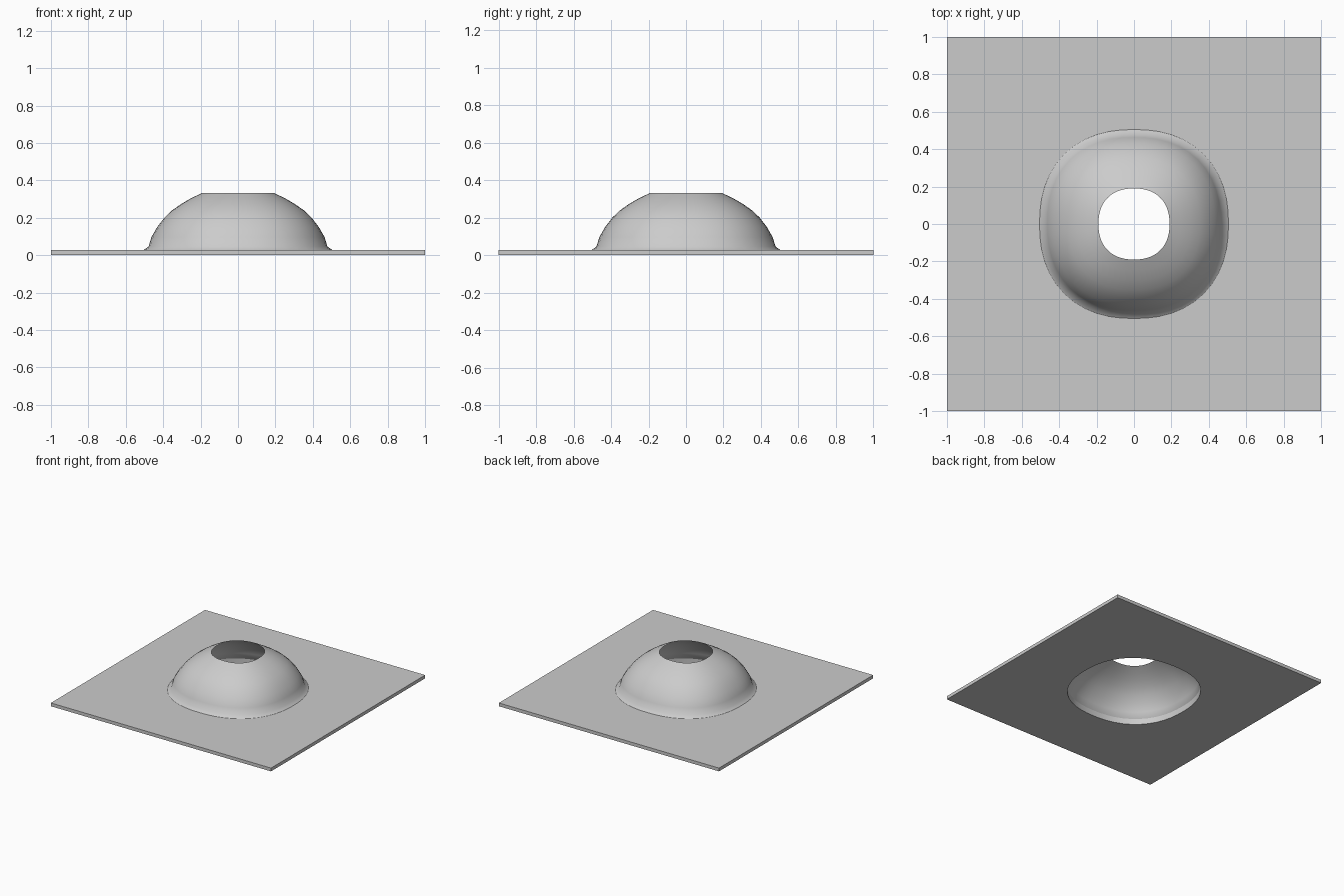
import bpy, bmesh, math

if "Cube" in bpy.data.objects:
    bpy.data.objects.remove(bpy.data.objects["Cube"])

SEG = 48      # sides around the dome
POWER = 2.3   # slightly squared roundness

grey = bpy.data.materials.new("light grey")
grey.diffuse_color = (0.6, 0.6, 0.6, 1)
grey.use_nodes = True
grey.node_tree.nodes["Principled BSDF"].inputs["Base Color"].default_value = grey.diffuse_color


def ring(bm, r, z, square=False):
    """Closed ring of vertices: a rounded square, or a true square."""
    verts = []
    for i in range(SEG):
        a = 2 * math.pi * i / SEG
        c, s = math.cos(a), math.sin(a)
        if square:
            k = r / max(abs(c), abs(s))
        else:
            k = r / (abs(c) ** POWER + abs(s) ** POWER) ** (1 / POWER)
        verts.append(bm.verts.new((c * k, s * k, z)))
    return verts


def loft(name, rings, angle):
    """Skin quads between successive rings (radius, height, square)."""
    bm = bmesh.new()
    loops = [ring(bm, *r) for r in rings]
    for a, b in zip(loops, loops[1:]):
        for i in range(SEG):
            j = (i + 1) % SEG
            bm.faces.new((a[i], a[j], b[j], b[i]))
    mesh = bpy.data.meshes.new(name)
    bm.to_mesh(mesh)
    bm.free()
    mesh.materials.append(grey)
    obj = bpy.data.objects.new(name, mesh)
    bpy.context.collection.objects.link(obj)
    bpy.ops.object.select_all(action='DESELECT')
    obj.select_set(True)
    bpy.context.view_layer.objects.active = obj
    bpy.ops.object.shade_smooth_by_angle(angle=math.radians(angle))
    return obj


# Flat square plate with a round opening underneath
loft("base_plate", [(0.48, 0, False), (1, 0, True), (1, 0.027, True),
                    (0.505, 0.027, False)], 30)

# Thin dome with a flared foot and an open top
loft("dome", [(0.505, 0.027), (0.478, 0.046), (0.463, 0.096), (0.432, 0.15),
              (0.394, 0.2), (0.352, 0.24), (0.303, 0.274), (0.25, 0.305),
              (0.19, 0.333)], 50)

# Inner wall joining the opening to the dome
loft("opening_wall", [(0.48, 0), (0.478, 0.046)], 50)
